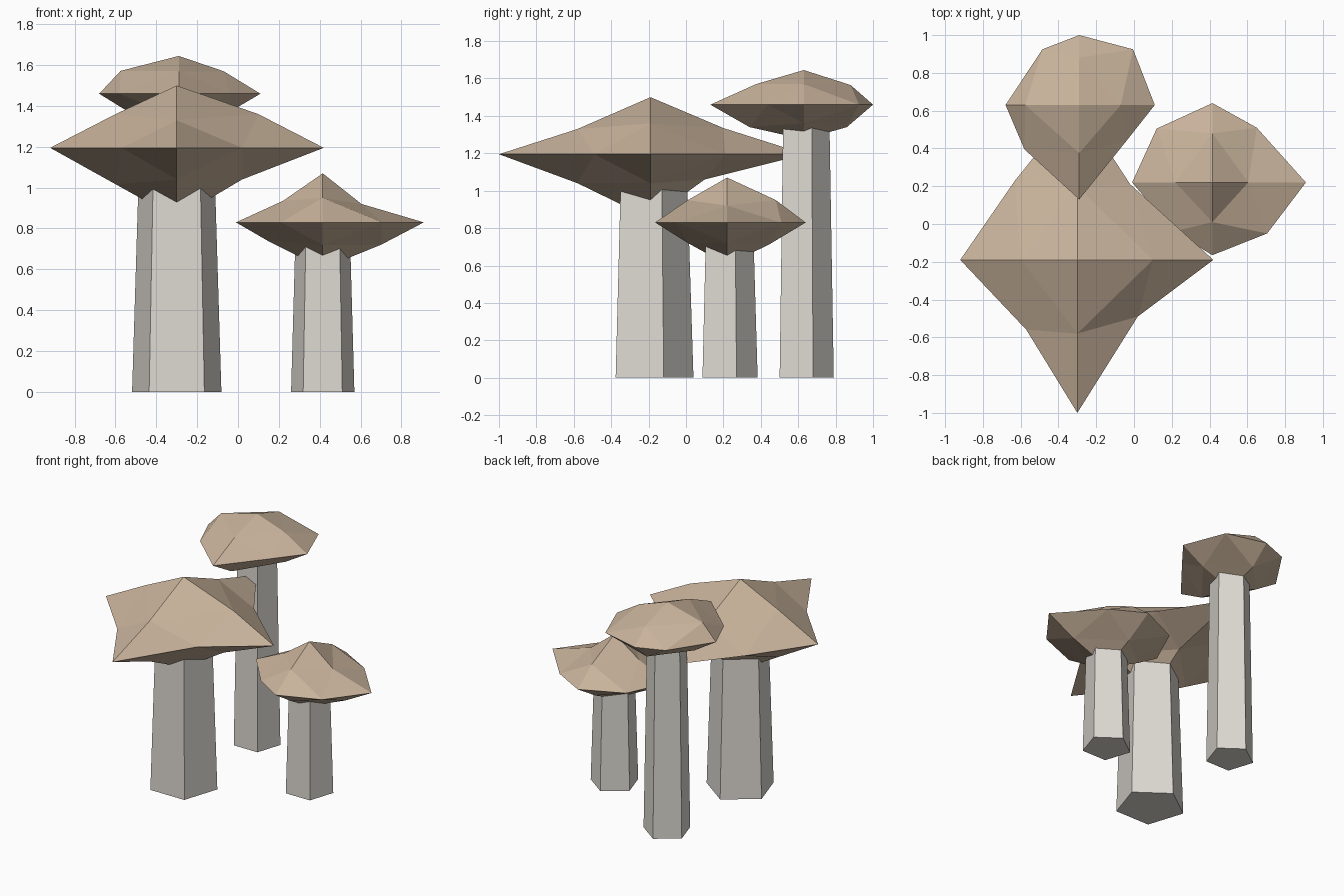
import bpy, bmesh
from math import sin, cos, pi

if "Cube" in bpy.data.objects:
    bpy.data.objects.remove(bpy.data.objects["Cube"])


def material(name, color):
    m = bpy.data.materials.new(name)
    m.diffuse_color = (*color, 1)
    m.use_nodes = True
    m.node_tree.nodes["Principled BSDF"].inputs["Base Color"].default_value = m.diffuse_color
    return m


TAN = material("cap_tan", (0.58, 0.45, 0.33))
PALE = material("stem_pale", (0.72, 0.69, 0.64))
AXES = [(1, 0), (0, 1), (-1, 0), (0, -1)]


def finish(bm, name, mat, location):
    bmesh.ops.recalc_face_normals(bm, faces=bm.faces[:])
    mesh = bpy.data.meshes.new(name)
    bm.to_mesh(mesh)
    bm.free()
    mesh.materials.append(mat)
    ob = bpy.data.objects.new(name, mesh)
    ob.location = location
    bpy.context.collection.objects.link(ob)


def stem(name, x, y, r_bottom, r_top, height):
    # tapered five-sided column, one corner pointing to the back
    bm = bmesh.new()
    rings = [[bm.verts.new((r * cos(pi / 2 + i * 2 * pi / 5), r * sin(pi / 2 + i * 2 * pi / 5), z))
              for i in range(5)] for r, z in ((r_bottom, 0), (r_top, height))]
    for ring in rings:
        bm.faces.new(ring)
    for i in range(5):
        j = (i + 1) % 5
        bm.faces.new((rings[0][i], rings[0][j], rings[1][j], rings[1][i]))
    finish(bm, name, PALE, (x, y, 0))


def cap(name, x, y, z, tips, corners, top, upper, bottom, lower):
    # once-divided octahedron; tips and ring points run right, back, left, front
    bm = bmesh.new()
    tip = [bm.verts.new((a * r, b * r, 0)) for (a, b), r in zip(AXES, tips)]
    corner = [bm.verts.new((cx, cy, 0)) for cx, cy in corners]
    for apex_z, ring in ((top, upper), (bottom, lower)):
        apex = bm.verts.new((0, 0, apex_z))
        mid = [bm.verts.new((a * r, b * r, h)) for (a, b), (r, h) in zip(AXES, ring)]
        for i in range(4):
            j = (i + 1) % 4
            for tri in ((apex, mid[i], mid[j]), (mid[i], corner[i], mid[j]),
                        (mid[i], tip[i], corner[i]), (mid[j], corner[i], tip[j])):
                bm.faces.new(tri)
    finish(bm, name, TAN, (x, y, z))


# wide mushroom at the front left
stem("wide_stem", -0.30, -0.19, 0.23, 0.193, 1.15)
cap("wide_cap", -0.30, -0.19, 1.195, (0.72, 0.83, 0.62, 0.81),
    [(0.28, 0.40), (-0.33, 0.42), (-0.27, -0.37), (0.32, -0.30)],
    0.305, [(0.40, 0.165), (0.39, 0.14), (0.30, 0.165), (0.39, 0.135)],
    -0.345, [(0.32, -0.155), (0.29, -0.135), (0.30, -0.178), (0.39, -0.155)])

# small mushroom at the right
stem("small_stem", 0.415, 0.22, 0.163, 0.14, 0.78)
cap("small_cap", 0.415, 0.22, 0.83, (0.495, 0.42, 0.425, 0.385),
    [(0.235, 0.29), (-0.295, 0.285), (-0.205, -0.26), (0.29, -0.27)],
    0.24, [(0.19, 0.09), (0.26, 0.12), (0.195, 0.105), (0.21, 0.12)],
    -0.225, [(0.285, -0.11), (0.22, -0.12), (0.27, -0.09), (0.21, -0.11)])

# tall mushroom at the back
stem("tall_stem", -0.29, 0.63, 0.16, 0.136, 1.42)
cap("tall_cap", -0.29, 0.63, 1.46, (0.40, 0.37, 0.39, 0.50),
    [(0.285, 0.295), (-0.195, 0.295), (-0.29, -0.235), (0.25, -0.19)],
    0.185, [(0.22, 0.11), (0.25, 0.105), (0.285, 0.112), (0.255, 0.11)],
    -0.185, [(0.23, -0.10), (0.23, -0.12), (0.22, -0.105), (0.29, -0.12)])
